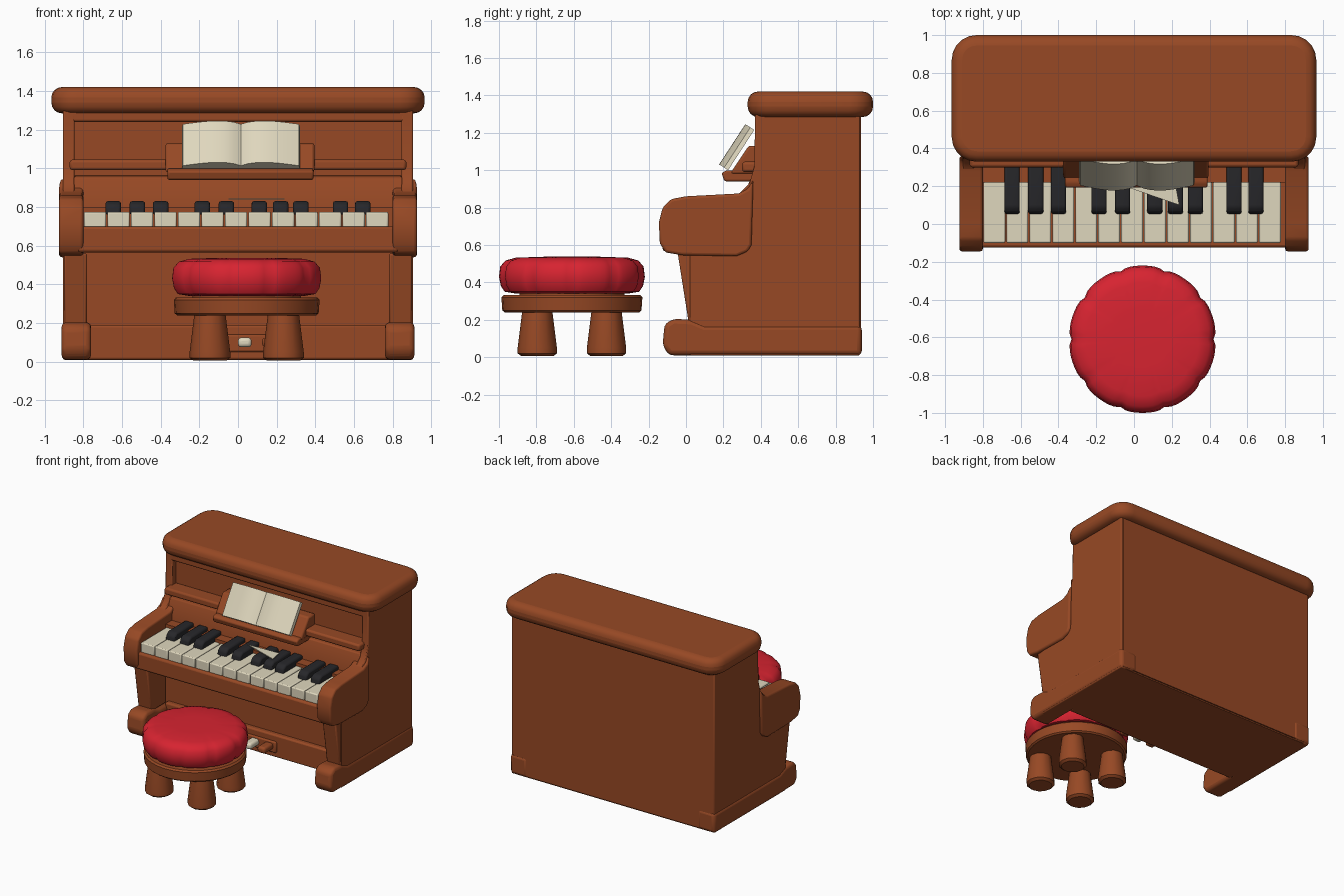
import bpy, bmesh, math

cube = bpy.data.objects.get("Cube")
if cube:
    bpy.data.objects.remove(cube, do_unlink=True)


def material(name, rgb):
    m = bpy.data.materials.new(name)
    m.use_nodes = True
    m.diffuse_color = (*rgb, 1)
    m.node_tree.nodes["Principled BSDF"].inputs["Base Color"].default_value = (*rgb, 1)
    return m


WOOD = material("warm brown wood", (0.31, 0.066, 0.018))
RED = material("red cushion", (0.68, 0.017, 0.03))
CREAM = material("cream", (0.74, 0.68, 0.51))
BLACK = material("black", (0.02, 0.02, 0.023))


def finish(name, bm, mat, bevel=0.0, segments=2):
    bmesh.ops.recalc_face_normals(bm, faces=bm.faces)
    mesh = bpy.data.meshes.new(name)
    bm.to_mesh(mesh)
    bm.free()
    mesh.materials.append(mat)
    ob = bpy.data.objects.new(name, mesh)
    bpy.context.collection.objects.link(ob)
    if bevel:
        mod = ob.modifiers.new("Soft edges", "BEVEL")
        mod.width, mod.segments = bevel, segments
        mod.limit_method = "ANGLE"
    bpy.ops.object.select_all(action="DESELECT")
    ob.select_set(True)
    bpy.context.view_layer.objects.active = ob
    bpy.ops.object.shade_smooth_by_angle(angle=math.radians(35))
    return ob


def prism(name, profile, x0, x1, mat, bevel=0.0, segments=2):
    """Extrude a (y, z) profile along x."""
    bm = bmesh.new()
    ends = [[bm.verts.new((x, y, z)) for y, z in profile] for x in (x0, x1)]
    for ring in ends:
        bm.faces.new(ring)
    n = len(profile)
    for i in range(n):
        j = (i + 1) % n
        bm.faces.new((ends[0][i], ends[0][j], ends[1][j], ends[1][i]))
    return finish(name, bm, mat, bevel, segments)


def box(name, x, y, z, mat, bevel=0.0, segments=2):
    profile = [(y[0], z[0]), (y[1], z[0]), (y[1], z[1]), (y[0], z[1])]
    return prism(name, profile, x[0], x[1], mat, bevel, segments)


def lathe(name, profile, center, mat, sides, scallop=0.0, lobes=10):
    """Turn an (r, z) profile around a vertical axis, optionally tufted."""
    bm = bmesh.new()
    rings = []
    for r, z in profile:
        ring = []
        for i in range(sides):
            a = math.tau * i / sides
            k = r * (1 - scallop * (1 - abs(math.sin(a * lobes / 2))) ** 3)
            ring.append(bm.verts.new((center[0] + k * math.cos(a),
                                      center[1] + k * math.sin(a), z)))
        rings.append(ring)
    for a, b in zip(rings, rings[1:]):
        for i in range(sides):
            j = (i + 1) % sides
            bm.faces.new((a[i], a[j], b[j], b[i]))
    bm.faces.new(rings[0])
    bm.faces.new(rings[-1])
    return finish(name, bm, mat)


# Lid with rounded corners and a soft rim
bm = bmesh.new()
bmesh.ops.create_cube(bm, size=1)
for v in bm.verts:
    v.co = (v.co.x * 1.93, 0.665 + v.co.y * 0.67, 1.352 + v.co.z * 0.136)
upright = [e for e in bm.edges if abs(e.verts[0].co.z - e.verts[1].co.z) > 0.1]
bmesh.ops.bevel(bm, geom=upright, offset=0.13, segments=5, profile=0.5, affect="EDGES")
finish("lid", bm, WOOD, 0.055, 4)

# Cabinet
box("lower_cabinet", (-0.86, 0.86), (0.22, 0.925), (0.01, 0.8), WOOD)
box("upper_cabinet", (-0.86, 0.86), (0.42, 0.925), (0.78, 1.3), WOOD)
box("base_rail", (-0.78, 0.78), (0.18, 0.24), (0.01, 0.19), WOOD, 0.012)
box("upper_rail", (-0.87, 0.87), (0.37, 0.45), (1.24, 1.3), WOOD, 0.012)
box("back_panel", (-0.885, 0.885), (0.9, 0.935), (0.02, 1.3), WOOD)

# Side pieces, made once for each side
side = [(0.93, 0.01), (0.93, 1.3), (0.37, 1.3), (0.365, 1.02), (0.34, 0.93),
        (0.28, 0.87), (0.02, 0.8), (0.02, 0.01)]
arm = [(0.35, 0.6), (0.36, 0.95), (0.33, 0.9), (0.28, 0.875), (0, 0.86),
       (-0.08, 0.845), (-0.125, 0.8), (-0.145, 0.72), (-0.14, 0.61),
       (-0.11, 0.56), (-0.02, 0.545), (0.27, 0.54), (0.33, 0.565)]
leg = [(-0.045, 0.56), (0.015, 0.18), (0.2, 0.18), (0.2, 0.56)]
foot = [(0.94, 0.01), (0.94, 0.17), (0.1, 0.17), (0.03, 0.2), (-0.07, 0.205),
        (-0.115, 0.175), (-0.125, 0.06), (-0.09, 0.01)]
for s, label in ((1, "left"), (-1, "right")):
    prism(label + "_side", side, s * 0.845, s * 0.905, WOOD, 0.008)
    prism(label + "_arm", arm, s * 0.8, s * 0.925, WOOD, 0.018, 3)
    prism(label + "_front_leg", leg, s * 0.78, s * 0.9, WOOD, 0.01)
    prism(label + "_foot", foot, s * 0.76, s * 0.912, WOOD, 0.025, 3)

# Keyboard bed and the board behind the keys
box("key_bed", (-0.83, 0.83), (-0.125, 0.3), (0.565, 0.7), WOOD, 0.015)
prism("fallboard", [(0.3, 0.7), (0.3, 0.84), (0.345, 0.955), (0.45, 0.965), (0.45, 0.7)],
      -0.85, 0.85, WOOD, 0.008)
box("long_shelf", (-0.87, 0.87), (0.3, 0.43), (0.99, 1.045), WOOD, 0.014)

# White keys
keys = 13
step = 1.58 / keys
for i in range(keys):
    x = -0.8 + i * step
    box(f"white_key_{i + 1}", (x + 0.003, x + step - 0.003), (-0.1, 0.31),
        (0.69, 0.775), CREAM, 0.008)

# Black keys with sloped fronts
for i, x in enumerate((-0.645, -0.52, -0.4, -0.185, -0.06, 0.11, 0.22, 0.325, 0.53, 0.645)):
    prism(f"black_key_{i + 1}", [(0.05, 0.76), (0.06, 0.81), (0.09, 0.83), (0.31, 0.83),
                                 (0.31, 0.76)], x - 0.04, x + 0.04, BLACK, 0.012)

# Loose page lying on the keys
bm = bmesh.new()
page = bm.faces.new([bm.verts.new(p) for p in
                     ((-0.05, 0.2, 0.838), (0.24, 0.1, 0.838), (0.22, 0.21, 0.838))])
ext = bmesh.ops.extrude_face_region(bm, geom=[page])
for v in ext["geom"]:
    if isinstance(v, bmesh.types.BMVert):
        v.co.z += 0.006
finish("loose_page", bm, CREAM)

# Music stand
prism("music_ledge", [(0.19, 0.985), (0.205, 0.94), (0.4, 0.94), (0.4, 0.985), (0.22, 1.0)],
      -0.365, 0.39, WOOD, 0.01)
prism("music_backrest", [(0.235, 0.98), (0.42, 0.98), (0.42, 1.13), (0.335, 1.13)],
      -0.375, 0.395, WOOD, 0.012)

# Open book: two curved page blocks leaning back
for s, label in ((1, "left"), (-1, "right")):
    bm = bmesh.new()
    rings = []
    for y, z in ((0.225, 1.0), (0.365, 1.215)):
        ring = [bm.verts.new((0.015, y, z)), bm.verts.new((0.015 + s * 0.305, y, z))]
        for i in range(8, -1, -1):
            u = i / 8
            t = 0.025 + 0.032 * math.sin(math.pi * u ** 0.75)
            ring.append(bm.verts.new((0.015 + s * 0.3 * u, y - 0.84 * t, z + 0.54 * t)))
        rings.append(ring)
        bm.faces.new(ring)
    n = len(rings[0])
    for i in range(n):
        j = (i + 1) % n
        bm.faces.new((rings[0][i], rings[0][j], rings[1][j], rings[1][i]))
    finish(label + "_pages", bm, CREAM)

# Pedals
for i, (x, mat) in enumerate(((-0.09, WOOD), (0.035, CREAM), (0.16, WOOD))):
    box(f"pedal_{i + 1}", (x - 0.035, x + 0.035), (0.06, 0.2), (0.075, 0.125), mat, 0.018, 3)
box("pedal_plate", (-0.15, 0.22), (0.165, 0.2), (0.05, 0.14), WOOD, 0.01)

# Stool
center = (0.045, -0.61)
lathe("stool_cushion", [(0.3, 0.34), (0.36, 0.35), (0.38, 0.38), (0.39, 0.43), (0.383, 0.485),
                        (0.355, 0.517), (0.3, 0.532), (0.15, 0.537)],
      center, RED, 80, 0.035)
lathe("stool_seat", [(0.36, 0.24), (0.372, 0.25), (0.377, 0.32), (0.365, 0.333)],
      center, WOOD, 32)
lathe("stool_hub", [(0.28, 0.32), (0.28, 0.36)], center, WOOD, 24)
for i in range(4):
    sx, sy = (1, -1)[i % 2], (1, -1)[i // 2]
    lathe(f"stool_leg_{i + 1}", [(0.085, 0.005), (0.105, 0.02), (0.105, 0.05), (0.08, 0.25)],
          (center[0] + sx * 0.19, center[1] + sy * 0.185), WOOD, 12)
